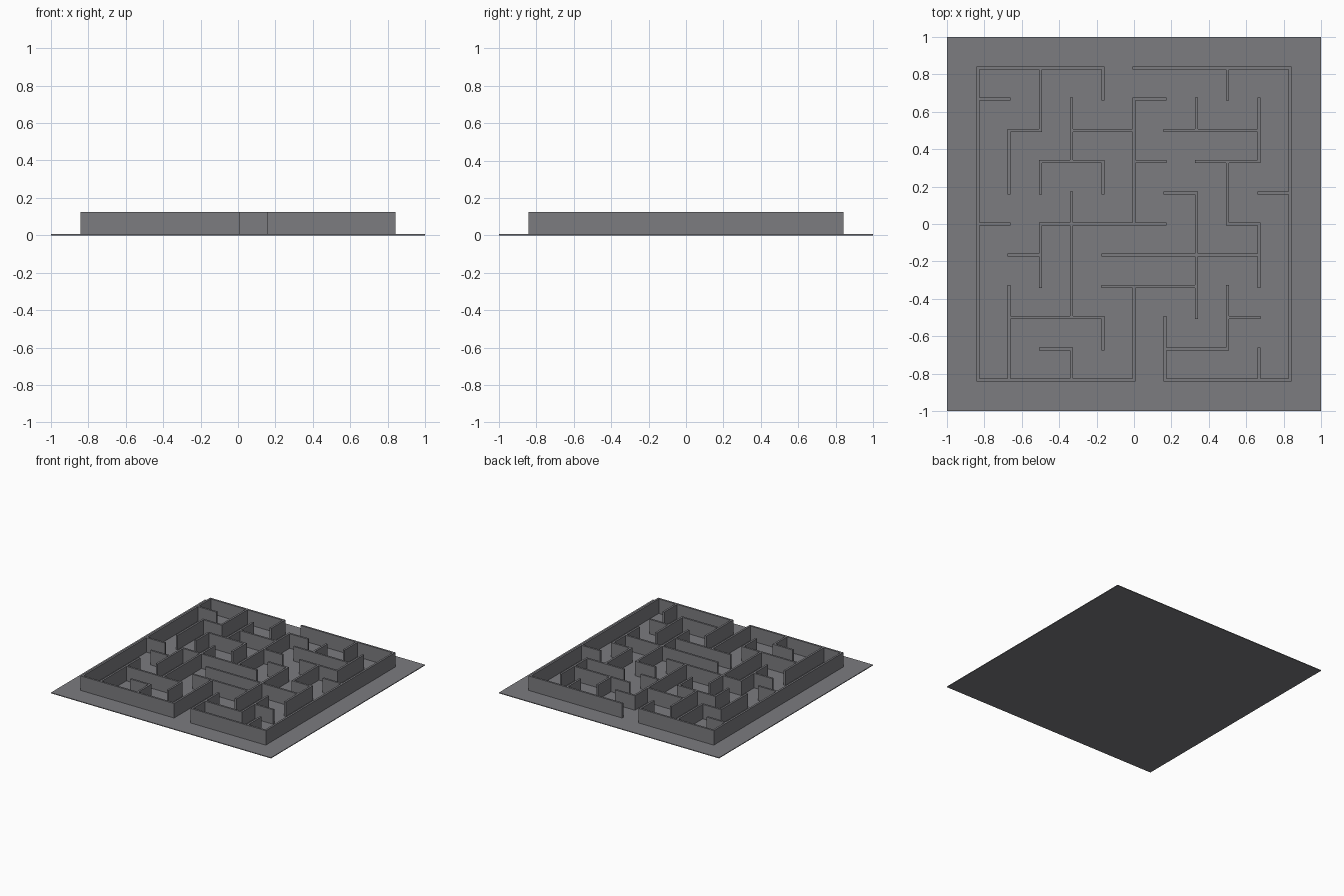
import bpy, bmesh, math

if "Cube" in bpy.data.objects:
    bpy.data.objects.remove(bpy.data.objects["Cube"])

PITCH, HALF = 1 / 6, 0.008      # corridor spacing, half wall thickness
BASE, TOP = 0.006, 0.125        # slab top, wall top

stone = bpy.data.materials.new("slate grey")
stone.diffuse_color = (0.2, 0.2, 0.215, 1)
stone.use_nodes = True
stone.node_tree.nodes["Principled BSDF"].inputs["Base Color"].default_value = stone.diffuse_color


def add_object(name, bm):
    bmesh.ops.recalc_face_normals(bm, faces=bm.faces)
    mesh = bpy.data.meshes.new(name)
    bm.to_mesh(mesh)
    bm.free()
    mesh.materials.append(stone)
    bpy.context.collection.objects.link(bpy.data.objects.new(name, mesh))


# Wall runs on an 11 x 11 lattice: line index -> (start, end) pairs
rows = {5: [(-5, -1), (0, 5)], 4: [(-5, -4), (0, 1)],
        3: [(-4, -3), (-2, 0), (1, 4)], 2: [(-3, -1), (0, 1), (2, 4)],
        1: [(1, 2), (4, 5)], 0: [(-5, -4), (-3, 1), (3, 4)],
        -1: [(-4, -3), (-1, 4)], -2: [(-1, 2)], -3: [(-4, -1), (3, 4)],
        -4: [(-3, -2), (1, 3)], -5: [(-5, 0), (1, 5)]}
cols = {-5: [(-5, 5)], -4: [(1, 3), (-5, -2)], -3: [(3, 5), (1, 2), (-2, 0)],
        -2: [(2, 4), (-3, 1), (-5, -4)], -1: [(4, 5), (1, 2), (-4, -3)],
        0: [(0, 4), (-5, -2)], 1: [(-5, -3)], 2: [(3, 4), (-3, 1)],
        3: [(4, 5), (0, 2), (-4, -2)], 4: [(2, 4), (-2, 0), (-5, -4)],
        5: [(-5, 5)]}

# Filled plan cells: even numbers are wall lines, odd numbers the gaps between
cells = set()
for j, runs in rows.items():
    for a, b in runs:
        cells |= {(k, 2 * j) for k in range(2 * a, 2 * b + 1)}
for i, runs in cols.items():
    for a, b in runs:
        cells |= {(2 * i, k) for k in range(2 * a, 2 * b + 1)}


def span(k):
    if k % 2 == 0:
        return k / 2 * PITCH - HALF, k / 2 * PITCH + HALF
    return (k - 1) / 2 * PITCH + HALF, (k + 1) / 2 * PITCH - HALF


# Maze walls: plan faces merged, then extruded up as one solid
bm = bmesh.new()
for cx, cy in sorted(cells):
    (x0, x1), (y0, y1) = span(cx), span(cy)
    bm.faces.new([bm.verts.new((x, y, BASE)) for x, y in
                  ((x0, y0), (x1, y0), (x1, y1), (x0, y1))])
bmesh.ops.remove_doubles(bm, verts=bm.verts, dist=0.0005)
new = bmesh.ops.extrude_face_region(bm, geom=bm.faces[:], use_keep_orig=True)
bmesh.ops.translate(bm, vec=(0, 0, TOP - BASE),
                    verts=[g for g in new["geom"] if isinstance(g, bmesh.types.BMVert)])
add_object("maze_walls", bm)

# Square floor slab
bm = bmesh.new()
bmesh.ops.create_cube(bm, size=1)
bmesh.ops.scale(bm, vec=(2, 2, BASE), verts=bm.verts)
bmesh.ops.translate(bm, vec=(0, 0, BASE / 2), verts=bm.verts)
add_object("floor_slab", bm)
